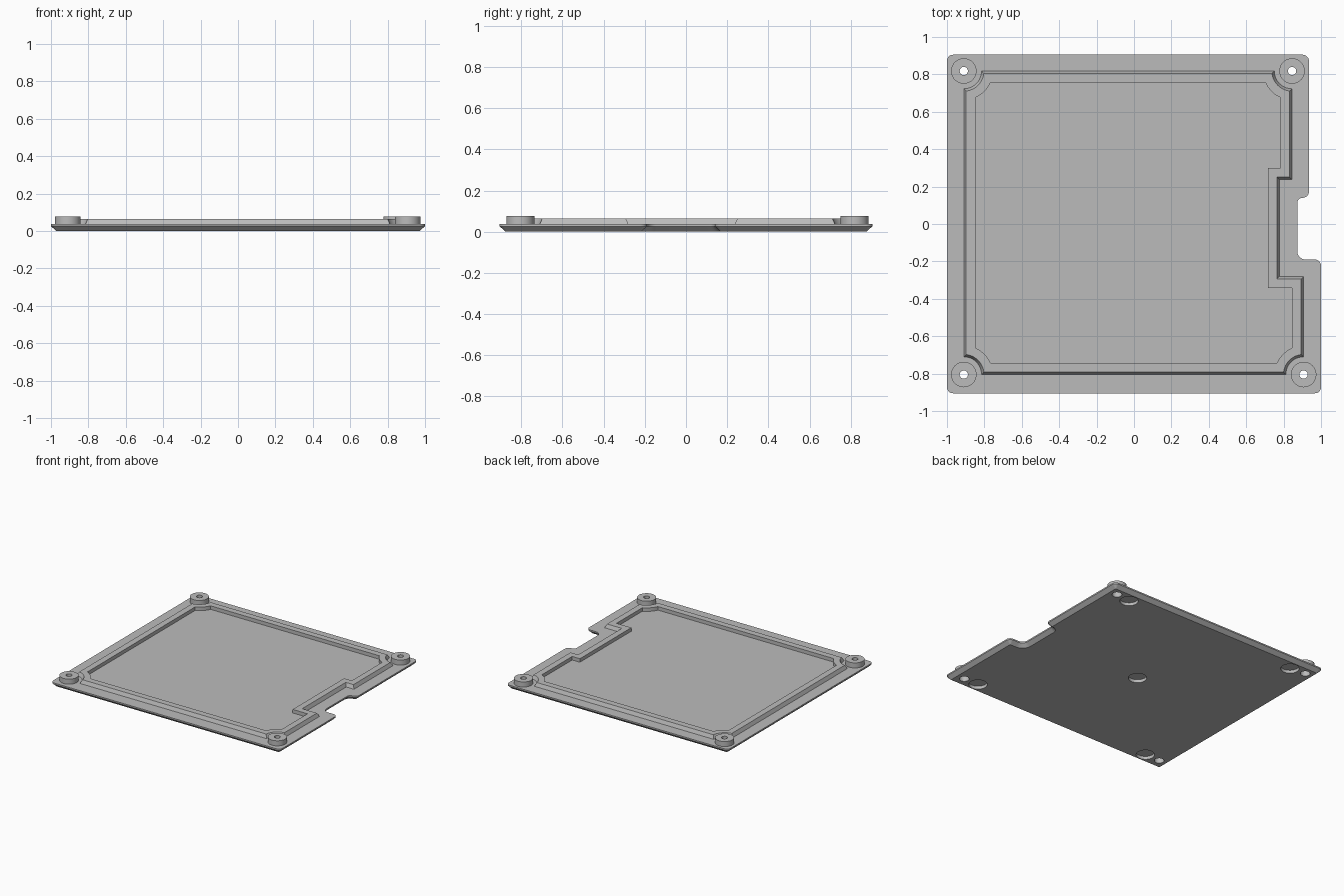
import bpy, bmesh, math
from mathutils import Vector

if "Cube" in bpy.data.objects:
    bpy.data.objects.remove(bpy.data.objects["Cube"])

grey = bpy.data.materials.new("mid grey")
grey.diffuse_color = (0.5, 0.5, 0.5, 1)
grey.use_nodes = True
grey.node_tree.nodes["Principled BSDF"].inputs["Base Color"].default_value = grey.diffuse_color

FLOOR, RIM_TOP, BOSS_TOP = 0.037, 0.065, 0.077


def corners(pts):
    """Yield each corner with unit directions to its previous and next corner."""
    pts = [Vector(p) for p in pts]
    for i, p in enumerate(pts):
        yield (i, p, (pts[i - 1] - p).normalized(),
               (pts[(i + 1) % len(pts)] - p).normalized())


def inset_corner(p, u1, u2, d):
    """Move a right-angled corner inwards; also tell whether it is convex."""
    convex = (-u1).cross(u2) > 0
    return p + (u1 + u2) * (d if convex else -d), convex


def arc(c, a, b, r, t0, t1, n):
    ts = [t0 + (t1 - t0) * k / n for k in range(n + 1)]
    return [c + (a * math.cos(t) + b * math.sin(t)) * r for t in ts]


def rounded_outline(pts, radii, d):
    out = []
    for i, p, u1, u2 in corners(pts):
        q, convex = inset_corner(p, u1, u2, d)
        r = radii[i] - d if convex else radii[i] + d
        out += arc(q + (u1 + u2) * r, -u2, -u1, r, 0, math.pi / 2, 8)
    return out


def scooped_outline(pts, scooped, d, r):
    """Outline whose listed corners are scooped out around the screw bosses."""
    out = []
    for i, p, u1, u2 in corners(pts):
        if i in scooped:
            a = math.asin(d / r)
            out += arc(p, u1, u2, r, a, math.pi / 2 - a, 12)
        else:
            out.append(inset_corner(p, u1, u2, d)[0])
    return out


def circle(c, r, n=40):
    return [Vector((c[0] + r * math.cos(2 * math.pi * k / n),
                    c[1] + r * math.sin(2 * math.pi * k / n))) for k in range(n)]


def loft(bm, loops, caps=False):
    rings = [[bm.verts.new((p.x, p.y, z)) for p in pts] for pts, z in loops]
    for a, b in zip(rings, rings[1:]):
        for i in range(len(a)):
            j = (i + 1) % len(a)
            bm.faces.new((a[i], a[j], b[j], b[i]))
    if caps:
        bm.faces.new(rings[0][::-1])
        bm.faces.new(rings[-1])


def make_object(name, bm):
    me = bpy.data.meshes.new(name)
    bm.to_mesh(me)
    bm.free()
    me.materials.append(grey)
    ob = bpy.data.objects.new(name, me)
    bpy.context.collection.objects.link(ob)
    return ob


def activate(ob):
    bpy.ops.object.select_all(action='DESELECT')
    ob.select_set(True)
    bpy.context.view_layer.objects.active = ob


def smooth(ob):
    activate(ob)
    bpy.ops.object.shade_smooth_by_angle(angle=math.radians(30))


# Rim path; its four outer corners are the screw positions
rim_path = [(-.91, -.805), (.907, -.805), (.907, -.28), (.778, -.28),
            (.778, .237), (.845, .237), (.845, .818), (-.91, .818)]
scooped = (0, 1, 6, 7)
screws = [rim_path[i] for i in scooped]
feet = [(-.78, -.803), (.78, -.803), (.72, .803), (-.78, .803), (-.033, 0)]

# Base plate with side notch and chamfered underside
edge = [(-1, -.905), (1, -.905), (1, -.19), (.873, -.19),
        (.873, .14), (.935, .14), (.935, .905), (-1, .905)]
radii = [.033, .033, .033, .045, .028, .033, .033, .033]
bm = bmesh.new()
full = rounded_outline(edge, radii, 0)
loft(bm, [(rounded_outline(edge, radii, .029), 0), (full, .026), (full, FLOOR)], True)
plate = make_object("base_plate", bm)

# Screw holes and round foot pockets cut from below
bm = bmesh.new()
for c in screws:
    loft(bm, [(circle(c, .035), -.02), (circle(c, .035), .06)], True)
for c in feet:
    loft(bm, [(circle(c, .066), -.02), (circle(c, .066), .024)], True)
cutter = make_object("hole_cutter", bm)
cutter.hide_render = True
mod = plate.modifiers.new("holes", 'BOOLEAN')
mod.operation = 'DIFFERENCE'
mod.solver = 'EXACT'
mod.object = cutter
activate(plate)
bpy.ops.object.modifier_apply(modifier=mod.name)
bpy.data.objects.remove(cutter)
smooth(plate)

# Raised locating rim with drafted outer wall
bm = bmesh.new()
inner = scooped_outline(rim_path, scooped, .062, .155)
loft(bm, [(scooped_outline(rim_path, scooped, 0, .095), FLOOR),
          (scooped_outline(rim_path, scooped, .013, .108), RIM_TOP),
          (inner, RIM_TOP), (inner, FLOOR)])
smooth(make_object("locating_rim", bm))

# Hollow screw bosses, wider bore below for the screw head
profile = [(.068, FLOOR), (.068, BOSS_TOP), (.022, BOSS_TOP),
           (.022, .05), (.035, .05), (.035, FLOOR)]
for k, c in enumerate(screws):
    bm = bmesh.new()
    loft(bm, [(circle(c, r), z) for r, z in profile])
    smooth(make_object(f"screw_boss_{k + 1}", bm))
